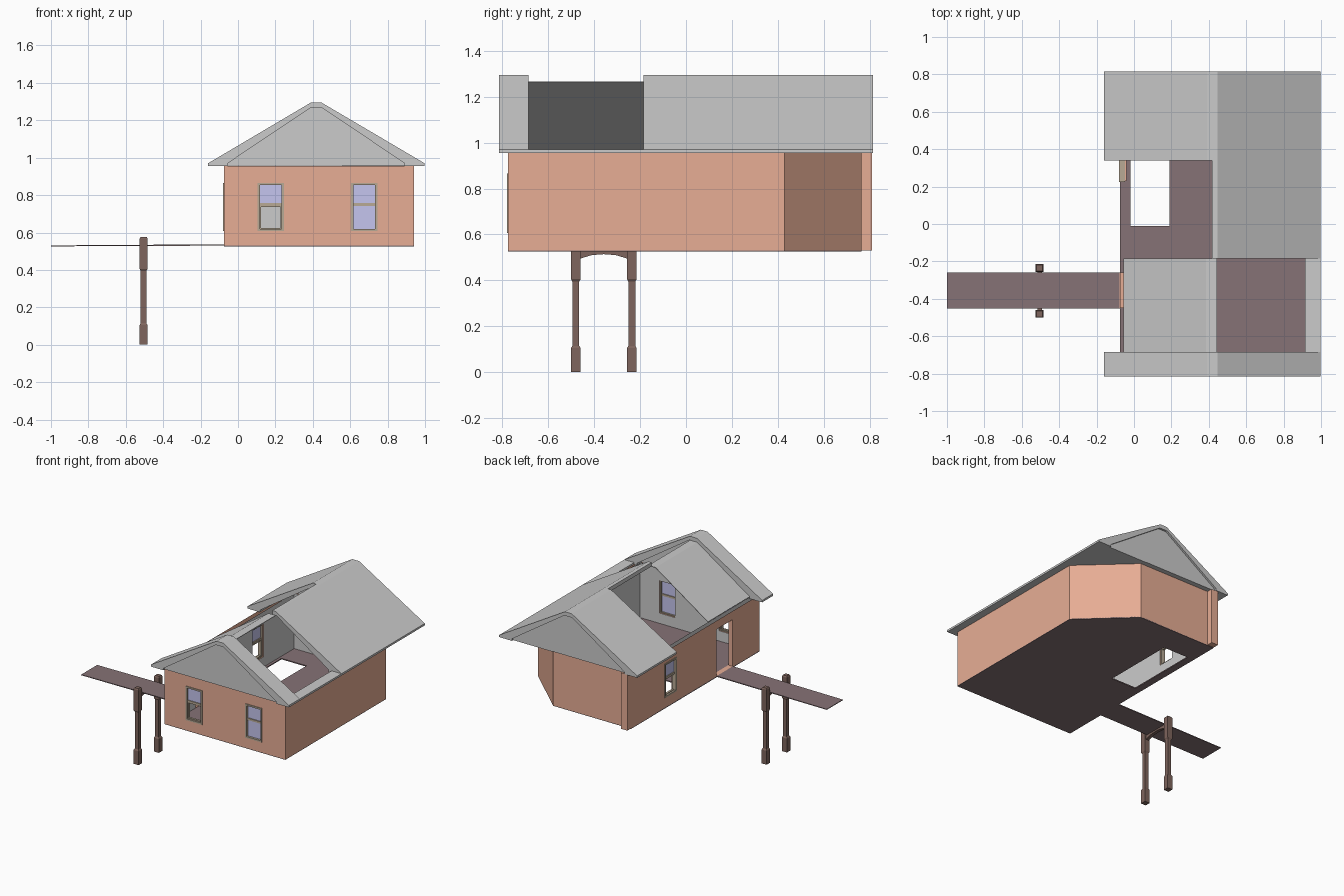
import bpy, bmesh
from mathutils import Vector

if "Cube" in bpy.data.objects:
    bpy.data.objects.remove(bpy.data.objects["Cube"])


def mat(name, r, g, b):
    m = bpy.data.materials.new(name)
    m.diffuse_color = (r, g, b, 1)
    m.use_nodes = True
    m.node_tree.nodes["Principled BSDF"].inputs["Base Color"].default_value = m.diffuse_color
    return m


ORANGE = mat("orange_wall", .80, .42, .30)
GREY = mat("roof_grey", .6, .6, .6)
DARK = mat("dark_floor", .24, .17, .18)
WOOD = mat("post_wood", .21, .13, .11)
FRAME = mat("window_frame", .48, .40, .30)
GLASS = mat("window_glass", .56, .56, .86)


def finish(name, bm, *mats):
    bmesh.ops.recalc_face_normals(bm, faces=bm.faces)
    me = bpy.data.meshes.new(name)
    bm.to_mesh(me)
    bm.free()
    for m in mats:
        me.materials.append(m)
    ob = bpy.data.objects.new(name, me)
    bpy.context.collection.objects.link(ob)
    return ob


def prism(name, pts, axis, a, b, m):
    """Extrude a 2D profile along an axis from a to b."""
    place = {'x': lambda p, t: (t, p[0], p[1]),
             'y': lambda p, t: (p[0], t, p[1]),
             'z': lambda p, t: (p[0], p[1], t)}[axis]
    bm = bmesh.new()
    f = bm.faces.new([bm.verts.new(place(p, a)) for p in pts])
    r = bmesh.ops.extrude_face_region(bm, geom=[f])
    d = Vector(place((0, 0), b - a))
    bmesh.ops.translate(bm, vec=d, verts=[v for v in r['geom'] if isinstance(v, bmesh.types.BMVert)])
    return finish(name, bm, m)


def box(name, x0, x1, y0, y1, z0, z1, m):
    return prism(name, [(x0, y0), (x1, y0), (x1, y1), (x0, y1)], 'z', z0, z1, m)


def cut(ob, *dims):
    cutter = box("cutter", *dims, ORANGE)
    cutter.hide_render = True
    mod = ob.modifiers.new("cut", 'BOOLEAN')
    mod.operation, mod.solver, mod.object = 'DIFFERENCE', 'EXACT', cutter
    bpy.context.view_layer.objects.active = ob
    bpy.ops.object.modifier_apply(modifier=mod.name)
    bpy.data.objects.remove(cutter)


# Walls: ring with a chamfered back corner, orange outside and grey inside
outer = [(-.075, -.775), (.94, -.775), (.94, .43), (.58, .765), (-.075, .765)]
inner = [(-.04, -.74), (.905, -.74), (.905, .415), (.566, .73), (-.04, .73)]
Z0, Z1 = .53, .955
bm = bmesh.new()
rings = [[bm.verts.new((x, y, z)) for x, y in loop]
         for loop, z in ((outer, Z0), (outer, Z1), (inner, Z1), (inner, Z0))]
for k in range(4):
    a, b = rings[k], rings[(k + 1) % 4]
    for i in range(5):
        j = (i + 1) % 5
        f = bm.faces.new((a[i], a[j], b[j], b[i]))
        f.material_index = 1 if k == 2 else 0
walls = finish("walls", bm, ORANGE, GREY)
cut(walls, .11, .24, -.85, -.70, .612, .86)
cut(walls, .61, .74, -.85, -.70, .612, .86)
cut(walls, -.12, 0, .23, .36, .612, .86)
cut(walls, -.12, 0, -.45, -.26, .50, .89)
# Wall tops are open
bm = bmesh.new()
bm.from_mesh(walls.data)
bmesh.ops.delete(bm, geom=[f for f in bm.faces if f.calc_center_median().z > Z1 - .002], context='FACES')
bm.to_mesh(walls.data)
bm.free()
box("corner_pilaster", -.075, -.02, .76, .81, Z0, Z1, ORANGE)
box("door_sill", -.077, -.04, -.45, -.26, .53, .537, ORANGE)

# Floor with stairwell opening
floor = prism("floor", outer, 'z', .526, .534, DARK)
cut(floor, -.02, .19, -.01, .55, .4, .6)


# Sash windows, laid out along a wall (u) with depth d
def window(name, at, u0, d, along_x, open_bottom):
    def part(n, a, b, d0, d1, z0, z1, m):
        if along_x:
            box(f"{name}_{n}", a, b, d + d0, d + d1, z0, z1, m)
        else:
            box(f"{name}_{n}", d + d0, d + d1, a, b, z0, z1, m)

    def frame(n, a, b, z0, z1, t, d0, d1):
        part(n + "_left", a, a + t, d0, d1, z0, z1, FRAME)
        part(n + "_right", b - t, b, d0, d1, z0, z1, FRAME)
        part(n + "_bottom", a + t, b - t, d0, d1, z0, z0 + t, FRAME)
        part(n + "_top", a + t, b - t, d0, d1, z1 - t, z1, FRAME)

    a, b = u0, u0 + .14
    frame("frame", a, b, .607, .865, .012, -.005, .028)
    part("rail", a + .012, b - .012, .004, .022, .742, .757, FRAME)
    part("upper_glass", a + .012, b - .012, .011, .015, .757, .853, GLASS)
    if open_bottom:
        frame("lower_sash", a + .008, b - .008, .615, .745, .009, .008, .024)
    else:
        part("lower_glass", a + .012, b - .012, .011, .015, .619, .742, GLASS)


window("front_left_window", 0, .105, -.775, True, True)
window("front_right_window", 0, .605, -.775, True, False)
window("side_window", 0, .225, -.075, False, True)

# Roof slabs: half profiles extruded along y, with the open bays left out
CX = .418
left = [(-.16, .955), (-.16, .97), (.39, 1.295), (CX, 1.295), (CX, 1.265), (.385, 1.265), (-.055, .97), (-.055, .955)]
right = [(2 * CX - x, z) for x, z in left]
right[0], right[1] = (.998, .955), (.998, .97)
for name, prof, y0, y1 in (("roof_left_back", left, .34, .815), ("roof_left_front", left, -.815, -.685),
                           ("roof_right_back", right, -.185, .815), ("roof_right_front", right, -.815, -.685)):
    prism(name, prof, 'y', y0, y1, GREY)
box("right_eave_strip", .915, .998, -.685, -.185, .955, .97, GREY)
# Thin inner lining left in the open front bay
prism("roof_lining", [(-.055, .97), (.385, 1.265), (.445, 1.265), (.445, 1.261), (.386, 1.261), (-.053, .967)],
      'y', -.685, -.185, GREY)
# Gables and the soffit over the chamfered corner
gable = [(-.14, .957), (.39, 1.28), (.446, 1.28), (.976, .957)]
prism("front_gable", gable, 'y', -.80, -.74, GREY)
prism("back_gable", gable, 'y', .73, .80, GREY)
prism("corner_soffit", [(.97, .41), (.97, .80), (.56, .80), (.56, .76)], 'z', .955, .96, GREY)

# Footbridge deck
prism("bridge_deck", [(-1, .526), (-1, .531), (-.075, .537), (-.075, .530)], 'y', -.452, -.26, DARK)


# Posts: square stepped columns with chamfered transitions
def post(name, cx, cy):
    bm = bmesh.new()
    steps = [(0, .021), (.105, .021), (.115, .015), (.395, .015), (.405, .021), (.568, .021), (.577, .016)]
    prev = None
    for z, h in steps:
        ring = [bm.verts.new((cx + sx * h, cy + sy * h, z)) for sx, sy in ((-1, -1), (1, -1), (1, 1), (-1, 1))]
        if prev:
            for i in range(4):
                bm.faces.new((prev[i], prev[(i + 1) % 4], ring[(i + 1) % 4], ring[i]))
        else:
            bm.faces.new(ring)
        prev = ring
    bm.faces.new(prev)
    finish(name, bm, WOOD)


post("front_post", -.505, -.48)
post("back_post", -.505, -.236)
# Arched brace between the posts
prism("brace", [(-.46, .495), (-.41, .51), (-.358, .514), (-.306, .51), (-.256, .495), (-.256, .526), (-.46, .526)],
      'x', -.517, -.493, WOOD)
